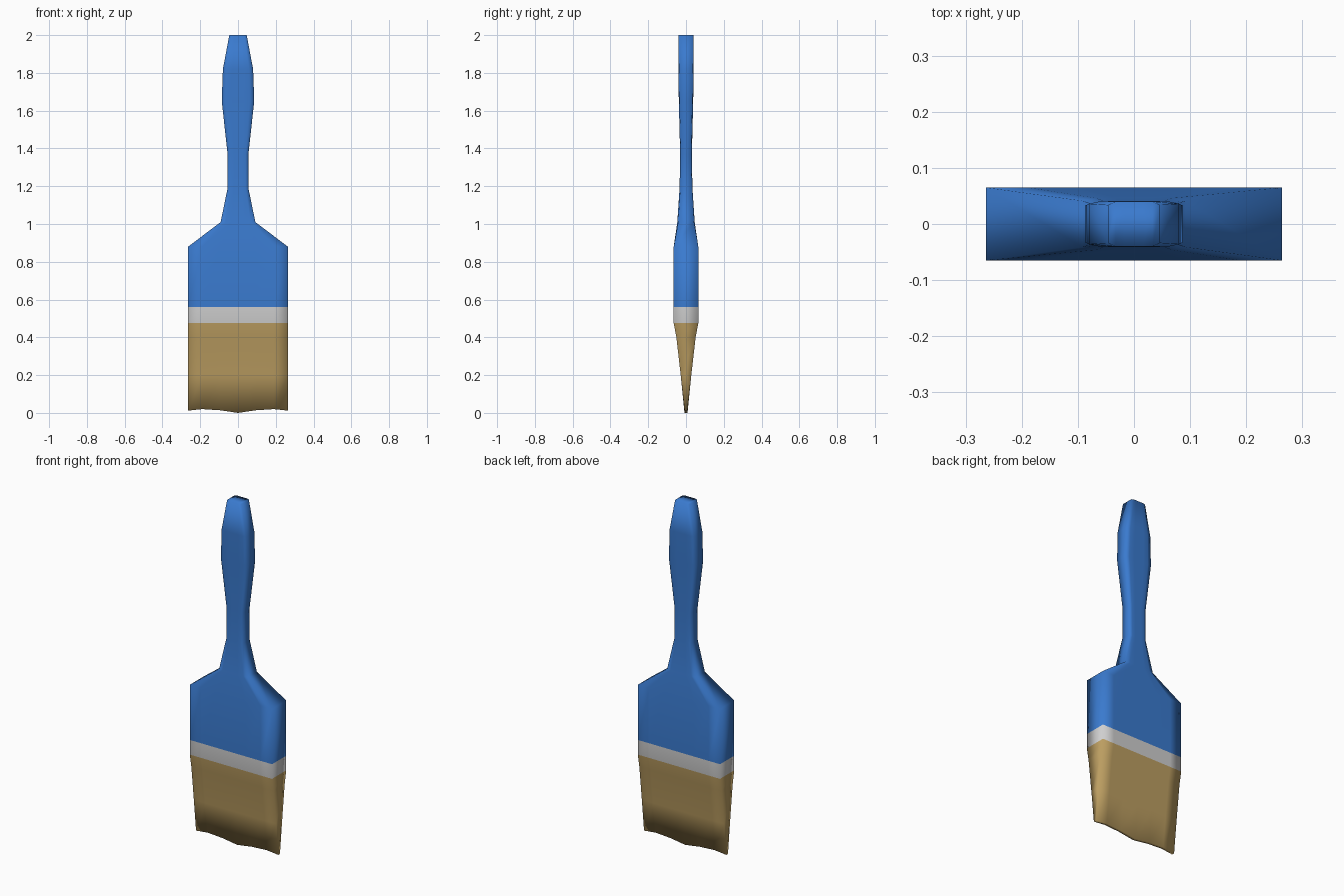
import bpy, bmesh

if "Cube" in bpy.data.objects:
    bpy.data.objects.remove(bpy.data.objects["Cube"])


def material(name, rgb):
    m = bpy.data.materials.new(name)
    m.diffuse_color = (*rgb, 1)
    m.use_nodes = True
    m.node_tree.nodes["Principled BSDF"].inputs["Base Color"].default_value = m.diffuse_color
    return m


blue = material("blue_paint", (0.042, 0.195, 0.62))
grey = material("grey_band", (0.62, 0.62, 0.62))
tan = material("tan_bristle", (0.50, 0.34, 0.12))

FRACTIONS = (-0.72, -0.36, 0, 0.36, 0.72)


def ring(w, d, c):
    """Flat outline: half width w, half depth d, c = depth share at the narrow ends."""
    front = [(f * w, -d) for f in FRACTIONS]
    back = [(-f * w, d) for f in FRACTIONS]
    return [(-w, -d * c)] + front + [(w, -d * c), (w, d * c)] + back + [(-w, d * c)]


# half width, half depth, end depth share, height
SECTIONS = [
    (0.264, 0.008, 1.0, 0.015), (0.264, 0.028, 1.0, 0.20), (0.264, 0.051, 1.0, 0.40),
    (0.264, 0.065, 1.0, 0.475), (0.264, 0.065, 1.0, 0.56), (0.264, 0.065, 1.0, 0.88),
    (0.092, 0.046, 0.9, 1.01), (0.055, 0.034, 0.85, 1.19), (0.055, 0.031, 0.85, 1.37),
    (0.086, 0.038, 0.88, 1.65), (0.080, 0.041, 0.88, 1.82), (0.046, 0.040, 0.85, 2.0),
]
# small height offsets of the ragged bristle tip, by share of the half width
TIP = {0: -0.015, 0.36: -0.001, 0.72: 0.005, 1: -0.003}

# whole brush as one skin: bristles, band, handle
bm = bmesh.new()
rings = []
for i, (w, d, c, z) in enumerate(SECTIONS):
    loop = []
    for x, y in ring(w, d, c):
        dz = TIP[round(abs(x) / w, 2)] if i == 0 else 0
        loop.append(bm.verts.new((x, y, z + dz)))
    rings.append(loop)
n = len(rings[0])
for a, b in zip(rings, rings[1:]):
    for k in range(n):
        j = (k + 1) % n
        bm.faces.new((a[k], a[j], b[j], b[k]))

# tip and end caps as strips across the thickness
for loop in (rings[0], rings[-1]):
    for k in range(n // 2 - 1):
        bm.faces.new((loop[k], loop[k + 1], loop[n - 2 - k], loop[n - 1 - k]))
bmesh.ops.recalc_face_normals(bm, faces=bm.faces)

# colour by height
for f in bm.faces:
    z = f.calc_center_median().z
    f.material_index = 0 if z > 0.56 else 1 if z > 0.475 else 2
    f.smooth = True

mesh = bpy.data.meshes.new("paint_brush")
bm.to_mesh(mesh)
bm.free()
for m in (blue, grey, tan):
    mesh.materials.append(m)
bpy.context.collection.objects.link(bpy.data.objects.new("paint_brush", mesh))
